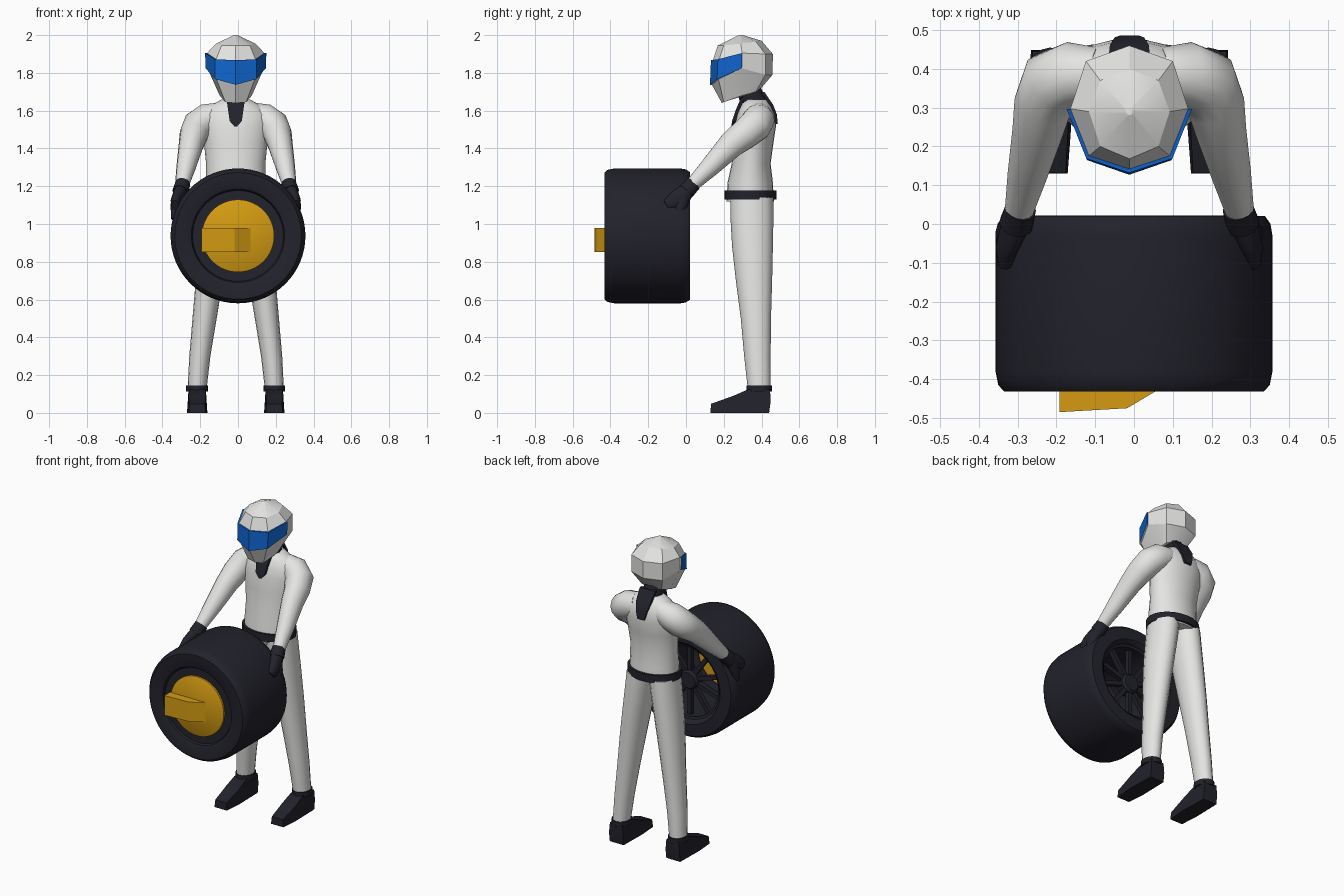
import bpy, bmesh, math
from mathutils import Vector, Matrix

if "Cube" in bpy.data.objects:
    bpy.data.objects.remove(bpy.data.objects["Cube"])

X0 = -0.012            # centre line of the figure
WZ = 0.937             # wheel axle height


def material(name, rgb):
    m = bpy.data.materials.new(name)
    m.diffuse_color = (*rgb, 1)
    m.use_nodes = True
    m.node_tree.nodes["Principled BSDF"].inputs["Base Color"].default_value = m.diffuse_color
    return m


WHITE = material("suit white", (0.78, 0.78, 0.77))
DARK = material("rubber dark", (0.016, 0.016, 0.025))
GOLD = material("cover gold", (0.66, 0.33, 0.006))
BLUE = material("visor blue", (0.005, 0.13, 0.62))


def finish(name, bm, mats, angle=40):
    bmesh.ops.recalc_face_normals(bm, faces=bm.faces)
    me = bpy.data.meshes.new(name)
    bm.to_mesh(me)
    bm.free()
    ob = bpy.data.objects.new(name, me)
    bpy.context.collection.objects.link(ob)
    for m in mats:
        me.materials.append(m)
    bpy.ops.object.select_all(action='DESELECT')
    ob.select_set(True)
    bpy.context.view_layer.objects.active = ob
    bpy.ops.object.shade_smooth_by_angle(angle=math.radians(angle))
    return ob


def skin(bm, rings, closed=False):
    """Join rings of points with quads; cap the ends or close the loop."""
    vs = [[bm.verts.new(p) for p in r] for r in rings]
    n = len(vs[0])
    pairs = list(zip(vs, vs[1:])) + ([(vs[-1], vs[0])] if closed else [])
    for a, b in pairs:
        for i in range(n):
            j = (i + 1) % n
            bm.faces.new((a[i], a[j], b[j], b[i]))
    if not closed:
        bm.faces.new(vs[0])
        bm.faces.new(vs[-1])


def loft(name, mat, sections, side=1, n=16, phase=0.0, angle=40):
    """Horizontal elliptical sections: (x, y, z, rx, ry)."""
    rings = []
    for x, y, z, rx, ry in sections:
        rings.append([(X0 + side * (x + rx * math.cos(a)), y + ry * math.sin(a), z)
                      for a in (phase + 2 * math.pi * i / n for i in range(n))])
    bm = bmesh.new()
    skin(bm, rings)
    return finish(name, bm, [mat], angle)


def limb(name, mat, sections, side, n=14):
    """Sections across the path of an arm: (x, y, z, rx, ry)."""
    pts = [Vector(s[:3]) for s in sections]
    ref = Vector((0, 1, -1))
    rings = []
    for i, s in enumerate(sections):
        t = pts[min(i + 1, len(pts) - 1)] - pts[max(i - 1, 0)]
        u = t.cross(ref).normalized()
        v = u.cross(t).normalized()
        ring = []
        for k in range(n):
            a = 2 * math.pi * k / n
            p = pts[i] + u * s[3] * math.cos(a) + v * s[4] * math.sin(a)
            ring.append((X0 + side * p.x, p.y, p.z))
        rings.append(ring)
    bm = bmesh.new()
    skin(bm, rings)
    return finish(name, bm, [mat], 60)


def lathe(name, mat, profile, closed=False, n=64):
    """Turn (radius, y) points about the wheel axle."""
    rings = [[(r * math.cos(2 * math.pi * i / n), y, WZ + r * math.sin(2 * math.pi * i / n))
              for i in range(n)] for r, y in profile]
    bm = bmesh.new()
    skin(bm, rings, closed)
    return finish(name, bm, [mat], 35)


# --- wheel ---
lathe("tyre", DARK, [(.238, -.40), (.247, -.422), (.262, -.43), (.335, -.432), (.350, -.415),
                     (.357, -.38), (.357, -.03), (.352, .0), (.338, .02), (.262, .022),
                     (.247, .012), (.238, -.01)], closed=True)
lathe("wheel_rim", DARK, [(.24, -.41), (.188, -.41), (.188, -.395), (.225, -.38),
                          (.225, -.01), (.24, -.005)], closed=True)
lathe("wheel_cover", GOLD, [(.192, -.40), (.192, -.422), (.186, -.426)])
lathe("wheel_hub", DARK, [(.062, -.09), (.062, -.035), (.05, -.02)], n=24)

bm = bmesh.new()
for i in range(10):
    m = (Matrix.Translation((0, -.05, WZ)) @ Matrix.Rotation(math.tau * i / 10, 4, 'Y')
         @ Matrix.Translation((0, 0, .14)) @ Matrix.Diagonal((.026, .03, .19, 1)))
    bmesh.ops.create_cube(bm, size=1, matrix=m)
finish("wheel_spokes", bm, [DARK])

# scoop on the wheel cover
bm = bmesh.new()
outline = [(-.192, -.42), (-.192, -.485), (-.018, -.475), (.075, -.42)]
skin(bm, [[(x, y, z) for x, y in outline] for z in (.852, .98)])
finish("cover_scoop", bm, [GOLD], 5)

# --- torso, belt, neck and collar ---
loft("torso", WHITE, [(0, .340, 1.12, .160, .125), (0, .340, 1.22, .157, .120),
                      (0, .345, 1.32, .157, .103), (0, .355, 1.43, .168, .108),
                      (0, .367, 1.52, .185, .110), (0, .370, 1.58, .180, .100),
                      (0, .370, 1.625, .135, .083), (0, .370, 1.66, .075, .06)], n=24, angle=60)
loft("belt", DARK, [(0, .341, 1.13, .172, .138), (0, .341, 1.178, .172, .138)], n=24)
loft("neck", DARK, [(0, .37, 1.62, .065, .075), (0, .345, 1.68, .062, .075),
                    (0, .31, 1.76, .06, .07)], n=10)
Q = math.sqrt(2)
for name, rows in (
        ("collar_front", [(.302, 1.67, .05), (.272, 1.60, .04), (.254, 1.545, .032),
                          (.250, 1.515, .006)]),
        ("collar_back", [(.405, 1.70, .055), (.452, 1.63, .05), (.471, 1.58, .038),
                         (.476, 1.53, .024)])):
    loft(name, DARK, [(0, y, z, hw * Q, .010 * Q) for y, z, hw in rows],
         n=4, phase=math.pi / 4, angle=25)

# --- helmet: eight-sided rings given as front, front-side, side, back-side, back ---
half_rings = [
    [(0, .19, 1.64), (.055, .20, 1.645), (.085, .295, 1.68), (.07, .37, 1.70), (0, .39, 1.71)],
    [(0, .137, 1.737), (.102, .172, 1.767), (.150, .295, 1.825), (.112, .42, 1.79), (0, .458, 1.79)],
    [(0, .142, 1.867), (.104, .176, 1.872), (.152, .297, 1.905), (.112, .42, 1.90), (0, .46, 1.90)],
    [(0, .168, 1.945), (.075, .20, 1.945), (.104, .29, 1.955), (.075, .37, 1.965), (0, .40, 1.97)],
    [(0, .28, 2.0), (.006, .283, 2.0), (.009, .29, 2.0), (.006, .297, 2.0), (0, .30, 2.0)],
]
bm = bmesh.new()
skin(bm, [[(X0 + x, y, z) for x, y, z in h] +
          [(X0 - x, y, z) for x, y, z in h[3:0:-1]] for h in half_rings])
bmesh.ops.recalc_face_normals(bm, faces=bm.faces)
# visor: front faces of the middle band, raised slightly
visor = [f for f in bm.faces if 1.78 < f.calc_center_median().z < 1.87
         and f.calc_center_median().y < .28]
for f in visor:
    f.material_index = 1
ext = bmesh.ops.extrude_face_region(bm, geom=visor)["geom"]
bmesh.ops.delete(bm, geom=visor, context='FACES')
for v in (g for g in ext if isinstance(g, bmesh.types.BMVert)):
    d = Vector((v.co.x - X0, (v.co.y - .297) * .9, 0)).normalized()
    v.co += d * .010
finish("helmet", bm, [WHITE, BLUE], 25)

# --- arms, gloves, legs and boots ---
for side, tag in ((1, "left"), (-1, "right")):
    limb(tag + "_arm", WHITE, [(.08, .385, 1.575, .07, .07), (.15, .385, 1.555, .085, .085),
                               (.198, .365, 1.52, .086, .088), (.222, .31, 1.475, .076, .082),
                               (.236, .24, 1.42, .066, .072), (.262, .13, 1.305, .052, .054),
                               (.286, .025, 1.20, .036, .036)], side)
    limb(tag + "_glove_cuff", DARK, [(.280, .04, 1.215, .040, .042),
                                     (.292, .0, 1.172, .044, .046)], side)
    limb(tag + "_palm", DARK, [(.290, .01, 1.18, .038, .04), (.306, -.03, 1.14, .032, .054),
                               (.317, -.065, 1.12, .028, .045),
                               (.322, -.105, 1.10, .018, .028)], side)
    limb(tag + "_fingers", DARK, [(.300, -.01, 1.16, .03, .035), (.320, -.025, 1.10, .026, .034),
                                  (.326, -.045, 1.025, .016, .018)], side)
    loft(tag + "_leg", WHITE, [(.190 + .015, .388, .12, .050, .060), (.190, .378, .30, .056, .070),
                               (.165, .370, .50, .064, .080), (.140, .360, .70, .072, .096),
                               (.115, .352, .88, .079, .108), (.092, .349, 1.04, .083, .114),
                               (.080, .348, 1.14, .085, .114)], side, angle=60)
    loft(tag + "_boot_cuff", DARK, [(.204, .388, .112, .058, .067),
                                    (.204, .388, .146, .058, .067)], side)
    # boot: side profile (y, z, half width) spread across its width
    prof = [(.13, 0, .045), (.25, 0, .054), (.44, 0, .05), (.448, .06, .05), (.445, .125, .046),
            (.33, .125, .042), (.25, .09, .046), (.132, .048, .040)]
    bm = bmesh.new()
    skin(bm, [[(X0 + side * (.204 + s * w), y, z) for y, z, w in prof] for s in (-1, 1)])
    finish(tag + "_boot", bm, [DARK], 30)
